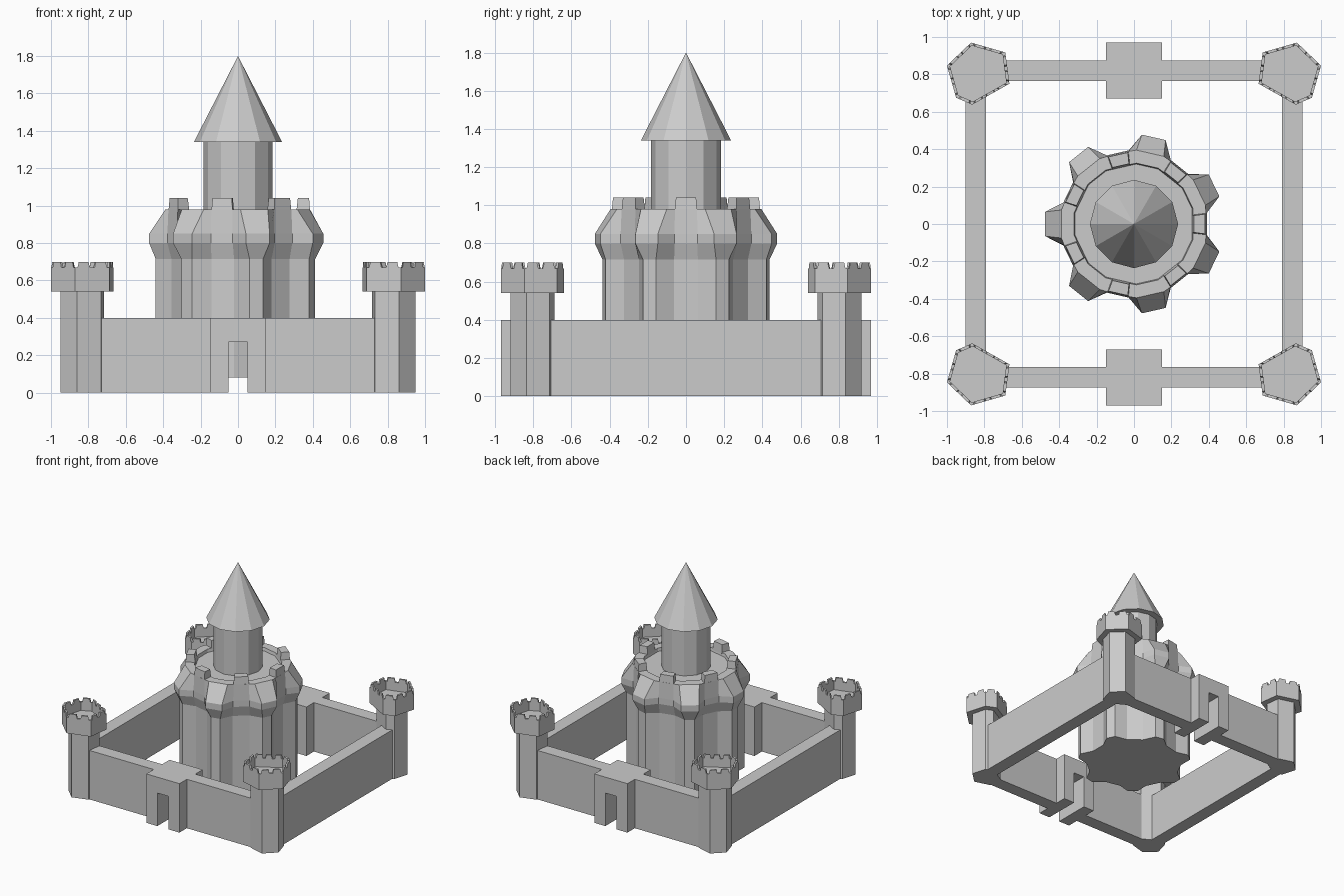
import bpy, bmesh
from math import cos, sin, pi
from mathutils import Vector

if "Cube" in bpy.data.objects:
    bpy.data.objects.remove(bpy.data.objects["Cube"])


def loft(name, rings):
    """Skin a list of equal-length vertex rings and close both ends."""
    bm = bmesh.new()
    vr = [[bm.verts.new(p) for p in ring] for ring in rings]
    n = len(rings[0])
    for a, b in zip(vr, vr[1:]):
        for i in range(n):
            j = (i + 1) % n
            bm.faces.new((a[i], a[j], b[j], b[i]))
    bm.faces.new(vr[0][::-1])
    bm.faces.new(vr[-1])
    bmesh.ops.recalc_face_normals(bm, faces=bm.faces[:])
    me = bpy.data.meshes.new(name)
    bm.to_mesh(me)
    bm.free()
    ob = bpy.data.objects.new(name, me)
    bpy.context.collection.objects.link(ob)
    return ob


def at(points, z):
    return [(x, y, z) for x, y in points]


def prism(name, points, z0, z1):
    return loft(name, [at(points, z0), at(points, z1)])


def box(name, x0, x1, y0, y1, z0, z1):
    return prism(name, [(x0, y0), (x1, y0), (x1, y1), (x0, y1)], z0, z1)


def polar(angle, radius, side):
    """Point at a radius along an angle, shifted sideways."""
    return (radius * cos(angle) - side * sin(angle),
            radius * sin(angle) + side * cos(angle))


# Curtain walls and gatehouses, front and back, left and right
for s in (-1, 1):
    for t in (-1, 1):
        box("wall_front_back", s * 0.15, s * 0.73, t * 0.765, t * 0.875, 0, 0.4)
        box("gate_jamb", s * 0.05, s * 0.15, t * 0.67, t * 0.97, 0, 0.4)
    box("gate_lintel", -0.05, 0.05, s * 0.67, s * 0.97, 0.27, 0.4)
    box("wall_side", s * 0.79, s * 0.90, -0.73, 0.73, 0, 0.4)

# Corner towers: uneven six-sided plan, given for the front left corner
PLAN = [(-0.167, -0.043), (-0.038, -0.166), (0.145, -0.113),
        (0.167, 0.054), (-0.032, 0.166), (-0.118, 0.129)]


def corner_tower(sx, sy):
    def plan(k):
        return [(sx * (0.833 - x * k), sy * (0.804 - y * k)) for x, y in PLAN]

    prism("tower_shaft", plan(0.7), 0, 0.55)
    outer, inner = plan(1.0), plan(0.9)
    loft("tower_parapet", [at(outer, 0.54), at(outer, 0.67),
                           at(inner, 0.67), at(inner, 0.60)])
    # Merlons along each side of the parapet
    for i in range(6):
        j = (i + 1) % 6
        a, b = Vector(outer[i]), Vector(outer[j])
        c, d = Vector(inner[i]), Vector(inner[j])
        n = max(1, round((b - a).length / 0.08))
        for m in range(n):
            def quad(grow):
                u, v = (m + 0.22 - grow) / n, (m + 0.78 + grow) / n
                return [a.lerp(b, u), a.lerp(b, v), c.lerp(d, v), c.lerp(d, u)]
            loft("tower_merlon", [at(quad(0.08), 0.67), at(quad(0), 0.70)])


for sx in (-1, 1):
    for sy in (-1, 1):
        corner_tower(sx, sy)

# Keep: seven ribs alternating with recessed panels, flaring near the top
STEP = 2 * pi / 7


def gear(z, rib_r, rib_w, panel_r, panel_w):
    pts = []
    for k in range(7):
        a = pi + k * STEP
        pts += [polar(a, rib_r, -rib_w), polar(a, rib_r, rib_w),
                polar(a + STEP / 2, panel_r, -panel_w),
                polar(a + STEP / 2, panel_r, panel_w)]
    return at(pts, z)


loft("keep", [gear(0.08, 0.44, 0.037, 0.365, 0.062),
              gear(0.715, 0.44, 0.037, 0.365, 0.062),
              gear(0.80, 0.475, 0.065, 0.39, 0.06),
              gear(0.85, 0.475, 0.065, 0.39, 0.06),
              gear(0.98, 0.388, 0.075, 0.385, 0.058),
              gear(0.98, 0.32, 0.06, 0.315, 0.047),
              gear(0.955, 0.315, 0.06, 0.31, 0.047)])

# Keep merlons above the recessed panels
for k in range(7):
    a = pi + (k + 0.5) * STEP

    def block(r0, r1, w):
        return [polar(a, r1, -w), polar(a, r1, w),
                polar(a, r0, w * 0.85), polar(a, r0, -w * 0.85)]
    loft("keep_merlon", [at(block(0.312, 0.385, 0.058), 0.97),
                         at(block(0.32, 0.38, 0.053), 1.04)])

# Turret and pointed roof
def circle(r, n=12):
    return [polar(2 * pi * k / n, r, 0) for k in range(n)]


prism("turret", circle(0.184), 0.94, 1.345)
bpy.ops.mesh.primitive_cone_add(vertices=12, radius1=0.236, radius2=0,
                                depth=0.46, location=(0, 0, 1.57))
bpy.context.object.name = "turret_roof"
